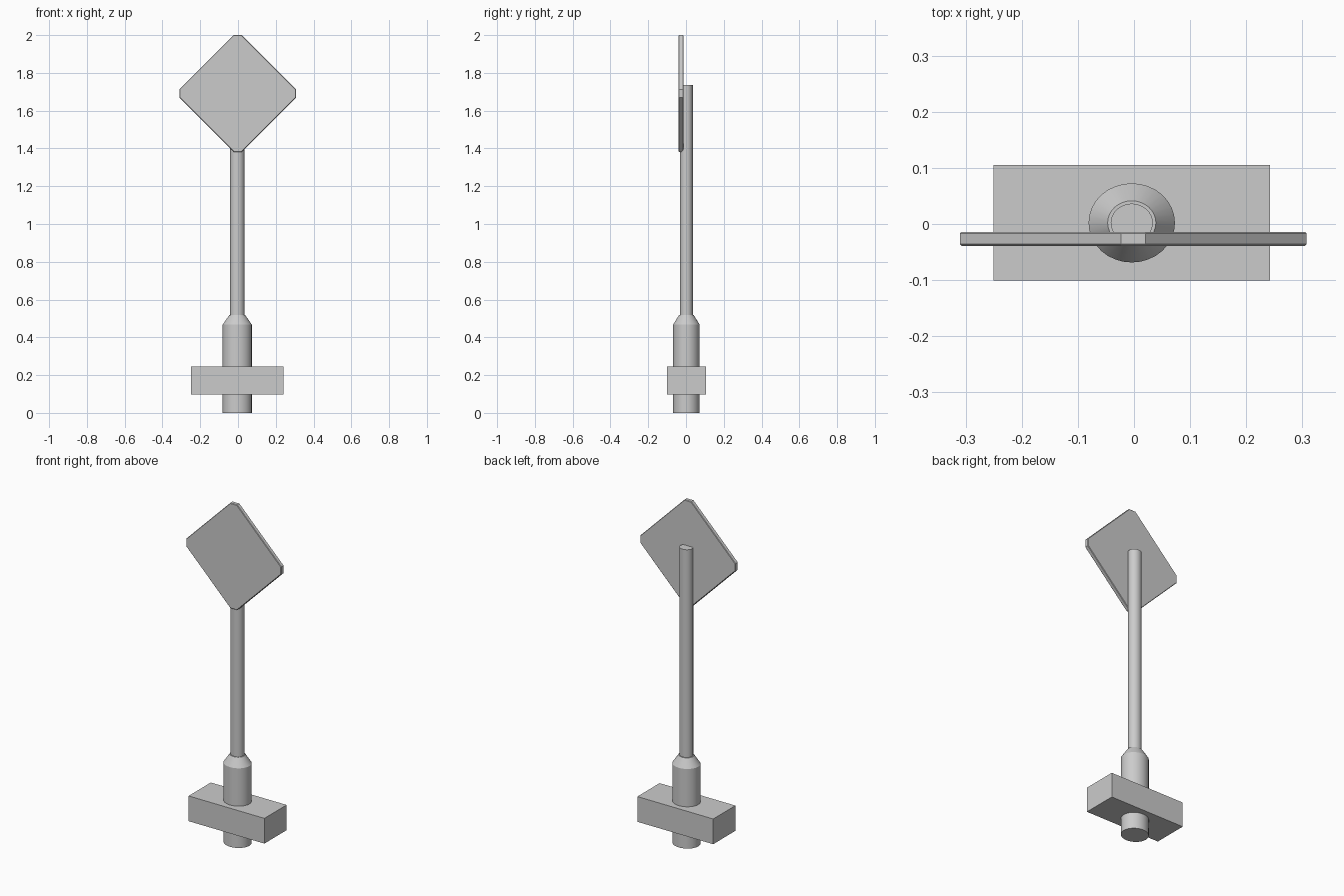
import bpy, bmesh, math

if "Cube" in bpy.data.objects:
    bpy.data.objects.remove(bpy.data.objects["Cube"])

CX, CY = -0.004, 0.002   # post axis
SQUASH = 0.916           # post is slightly oval in depth


def finish(name, bm):
    bmesh.ops.recalc_face_normals(bm, faces=bm.faces)
    me = bpy.data.meshes.new(name)
    bm.to_mesh(me)
    bm.free()
    ob = bpy.data.objects.new(name, me)
    bpy.context.collection.objects.link(ob)
    return ob


def lathe(name, profile, sides=32):
    """Closed oval solid from (radius, z) rings, smooth with sharp rims."""
    bm = bmesh.new()
    rings = []
    for r, z in profile:
        rings.append([bm.verts.new((CX + r * math.cos(a), CY + SQUASH * r * math.sin(a), z))
                      for a in (2 * math.pi * i / sides for i in range(sides))])
    for lo, hi in zip(rings, rings[1:]):
        for i in range(sides):
            j = (i + 1) % sides
            bm.faces.new((lo[i], lo[j], hi[j], hi[i]))
    bm.faces.new(rings[0][::-1])
    bm.faces.new(rings[-1])
    ob = finish(name, bm)
    bpy.context.view_layer.objects.active = ob
    ob.select_set(True)
    bpy.ops.object.shade_smooth_by_angle(angle=math.radians(30))
    ob.select_set(False)
    return ob


def box(name, lo, hi):
    bm = bmesh.new()
    bmesh.ops.create_cube(bm, size=1)
    for v in bm.verts:
        v.co = [(a + b) / 2 + c * (b - a) for a, b, c in zip(lo, hi, v.co)]
    return finish(name, bm)


# Thick lower sleeve with tapered collar
lathe("base_sleeve", [(0.077, 0), (0.077, 0.467), (0.043, 0.517)])

# Slim pole
lathe("pole", [(0.0375, 0.5), (0.0375, 1.735)])

# Foot block around the sleeve
box("foot_block", (-0.25, -0.101, 0.097), (0.242, 0.105, 0.245))

# Diamond sign plate with clipped corners
H, C = 0.309, 0.022
bm = bmesh.new()
outline = [(-C, H), (C, H), (H, C), (H, -C), (C, -H), (-C, -H), (-H, -C), (-H, C)]
face = bm.faces.new([bm.verts.new((x - 0.0015, -0.039, z + 1.691)) for x, z in outline])
new = bmesh.ops.extrude_face_region(bm, geom=[face])["geom"]
bmesh.ops.translate(bm, vec=(0, 0.025, 0),
                    verts=[g for g in new if isinstance(g, bmesh.types.BMVert)])
plate = finish("sign_plate", bm)

# Softened plate rims
bevel = plate.modifiers.new("rim", "BEVEL")
bevel.width = 0.003
bevel.segments = 1
bevel.limit_method = "ANGLE"
bevel.angle_limit = math.radians(60)
